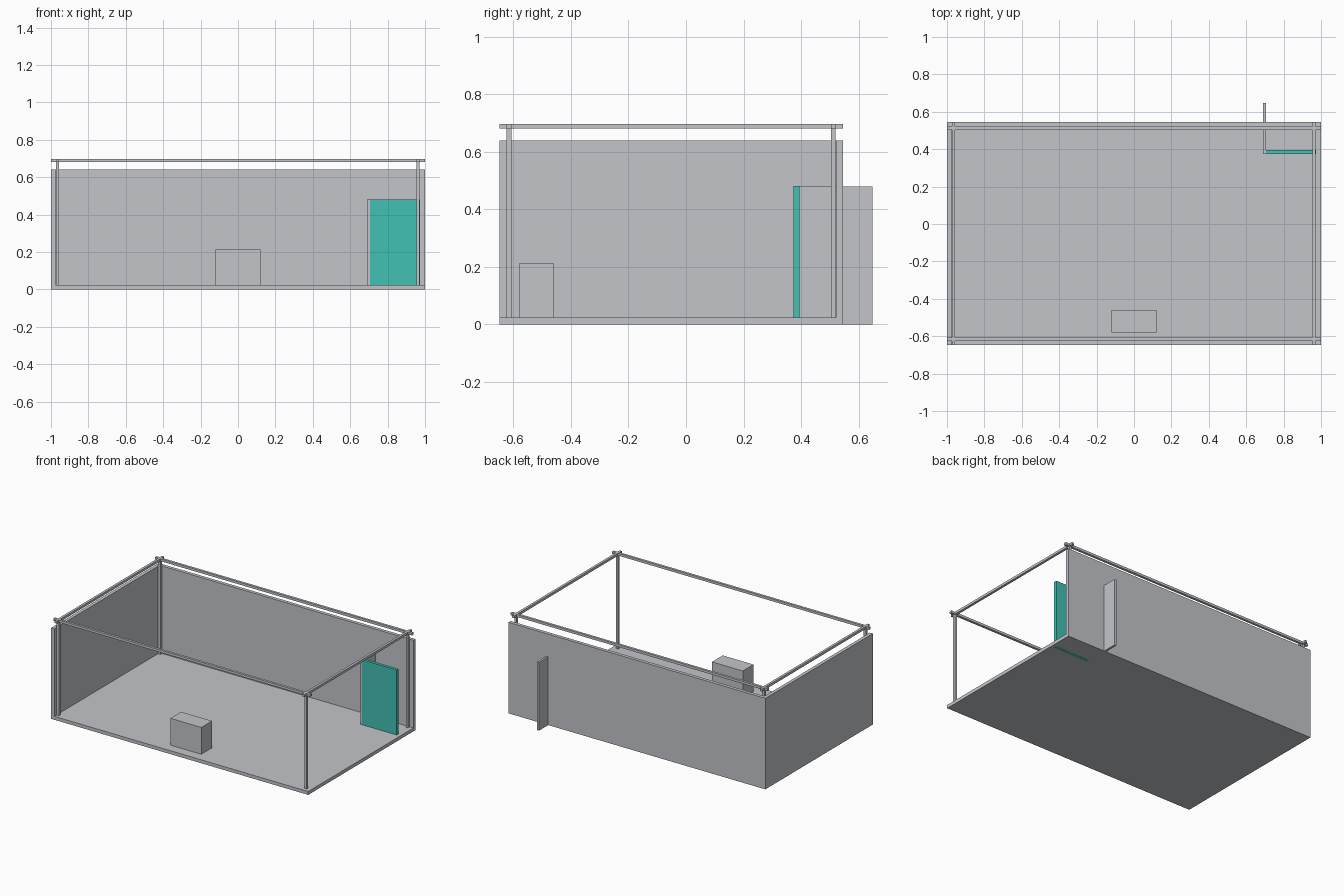
import bpy
import bmesh
from mathutils import Vector

if "Cube" in bpy.data.objects:
    bpy.data.objects.remove(bpy.data.objects["Cube"])


def material(name, rgb):
    m = bpy.data.materials.new(name)
    m.diffuse_color = (*rgb, 1.0)
    m.use_nodes = True
    m.node_tree.nodes["Principled BSDF"].inputs["Base Color"].default_value = m.diffuse_color
    return m


grey = material("light_grey", (0.54, 0.56, 0.59))
teal = material("teal", (0.054, 0.533, 0.456))


def box(name, x, y, z, mat=grey):
    """Box from (min, max) ranges on each axis."""
    bm = bmesh.new()
    bmesh.ops.create_cube(bm, size=1.0)
    lo, hi = Vector((x[0], y[0], z[0])), Vector((x[1], y[1], z[1]))
    for v in bm.verts:
        v.co = [a + (c + 0.5) * (b - a) for a, b, c in zip(lo, hi, v.co)]
    mesh = bpy.data.meshes.new(name)
    bm.to_mesh(mesh)
    bm.free()
    mesh.materials.append(mat)
    obj = bpy.data.objects.new(name, mesh)
    bpy.context.collection.objects.link(obj)
    return obj


FRONT, BACK = -0.648, 0.546
SLAB = 0.024          # floor and wall thickness
WALL_TOP = 0.64
RAIL = (0.681, 0.698)
HALF = 0.0085         # half width of posts and rails

# Floor and the two walls
box("floor", (-1, 1), (FRONT, BACK), (0, SLAB))
box("back_wall", (-1, 1), (BACK - SLAB, BACK), (SLAB, WALL_TOP))
box("left_wall", (-1, -1 + SLAB), (FRONT, BACK - SLAB), (SLAB, WALL_TOP))

# Overhead frame: corner posts and crossing rails
post_x = {"left": -0.965, "right": 0.962}
post_y = {"front": -0.616, "back": 0.512}
for sx, px in post_x.items():
    for sy, py in post_y.items():
        box(f"{sy}_{sx}_post", (px - HALF, px + HALF), (py - HALF, py + HALF),
            (SLAB, RAIL[1]))
    box(f"{sx}_rail", (px - HALF, px + HALF), (FRONT, BACK), RAIL)
for sy, py in post_y.items():
    box(f"{sy}_rail", (-1, 1), (py - HALF, py + HALF), RAIL)

# Corner booth: side partition passing through the back wall, and teal door
box("partition", (0.69, 0.705), (0.375, 0.648), (0, 0.48))
box("door", (0.705, 0.973), (0.374, 0.395), (-0.0005, 0.481), teal)

# Counter block near the front
box("counter", (-0.12, 0.12), (-0.579, -0.46), (SLAB, 0.213))
